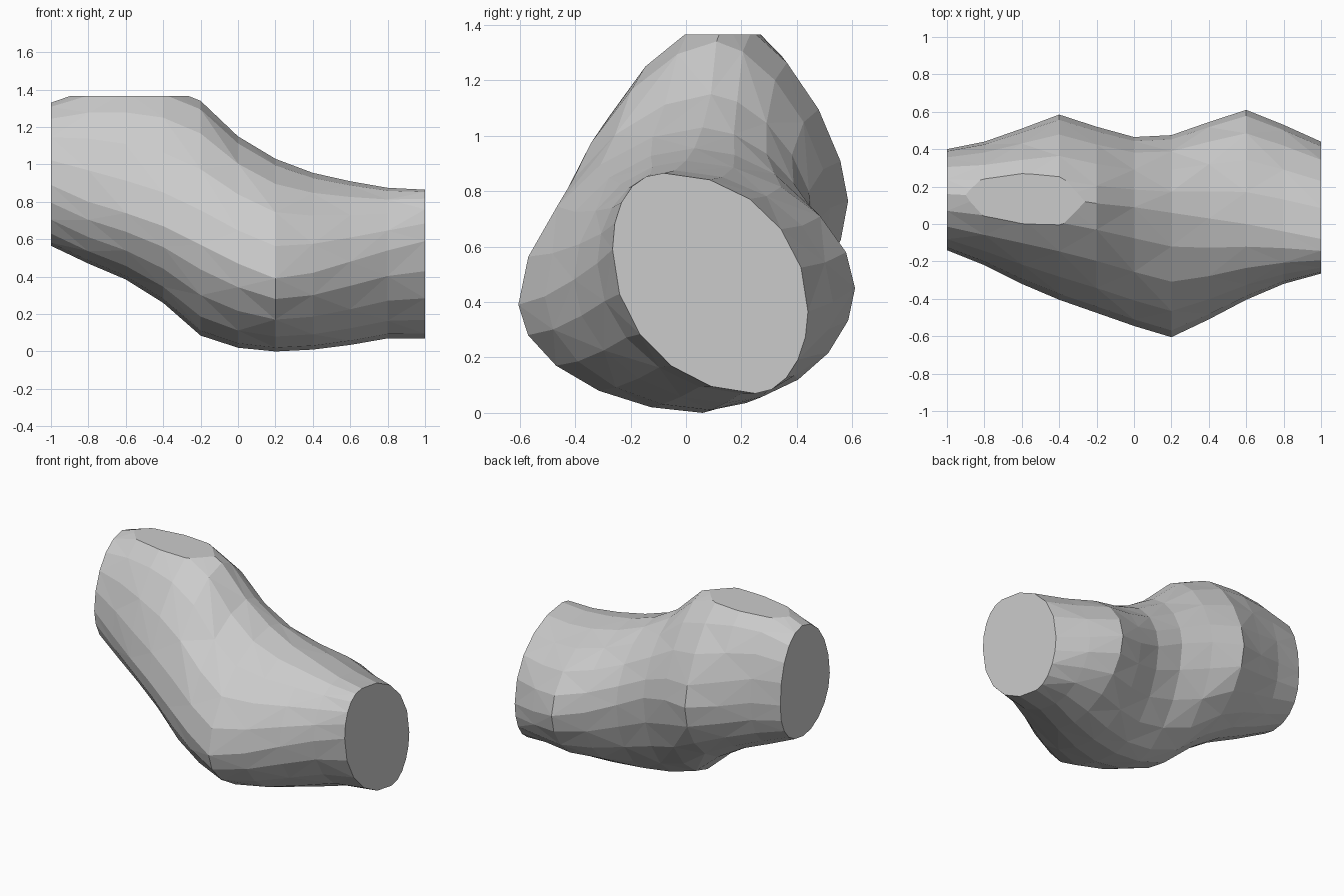
import bpy, bmesh, math

if "Cube" in bpy.data.objects:
    bpy.data.objects.remove(bpy.data.objects["Cube"])

# Cross-sections along x: x, top (y, z), back (y, z), bottom (y, z), front (y, z),
# then roundness of the quarters top-back, back-bottom, bottom-front, front-top
SECTIONS = [
    (-1.0, .16, 1.33, .40, .87, .15, .565, -.14, .89, 2.1, 2.3, 1.9, 1.95),
    (-0.8, .15, 1.40, .44, .85, .13, .47, -.22, .80, 1.9, 2.1, 1.9, 1.85),
    (-0.6, .15, 1.43, .51, .80, .11, .385, -.32, .74, 1.7, 2.0, 1.85, 1.7),
    (-0.4, .14, 1.42, .585, .765, .08, .26, -.405, .67, 1.55, 1.85, 1.8, 1.65),
    (-0.2, .11, 1.34, .52, .74, .05, .085, -.475, .57, 1.6, 1.8, 1.8, 1.65),
    (0.0, .09, 1.15, .465, .68, .05, .02, -.545, .47, 1.7, 1.8, 1.85, 1.75),
    (0.2, .06, 1.03, .475, .58, .06, .00, -.605, .39, 1.8, 1.8, 1.85, 1.8),
    (0.4, .03, .955, .545, .50, .09, .01, -.51, .42, 1.85, 1.85, 1.9, 1.9),
    (0.6, .00, .91, .61, .45, .14, .035, -.405, .48, 1.85, 1.85, 1.9, 1.95),
    (0.8, -.04, .875, .53, .40, .20, .07, -.32, .54, 1.95, 1.95, 1.9, 2.05),
    (1.0, -.08, .865, .44, .365, .25, .07, -.265, .59, 2.05, 2.0, 2.0, 2.2),
]
QUARTER = 5
TOP_CUT = 1.365


def ring_points(s):
    x, ty, tz, by, bz, dy, dz, fy, fz = s[:9]
    pts = []
    # each quarter is a rounded arc between two neighbouring extremes
    quarters = [((ty, tz), (by, bz), True), ((by, bz), (dy, dz), False),
                ((dy, dz), (fy, fz), True), ((fy, fz), (ty, tz), False)]
    for (a, b, from_pole), n in zip(quarters, s[9:]):
        for i in range(QUARTER):
            t = math.pi / 2 * i / QUARTER
            u = math.sin(t) ** (2 / n)
            v = math.cos(t) ** (2 / n)
            if from_pole:
                y, z = a[0] + (b[0] - a[0]) * u, b[1] + (a[1] - b[1]) * v
            else:
                y, z = b[0] + (a[0] - b[0]) * v, a[1] + (b[1] - a[1]) * u
            pts.append((x, y, z))
    return pts


# Bent tube body lofted through the sections
bm = bmesh.new()
rings = [[bm.verts.new(p) for p in ring_points(s)] for s in SECTIONS]
count = 4 * QUARTER
for k, (r0, r1) in enumerate(zip(rings, rings[1:])):
    for i in range(count):
        j = (i + 1) % count
        if (i + k) % 2:
            bm.faces.new((r0[i], r0[j], r1[j]))
            bm.faces.new((r0[i], r1[j], r1[i]))
        else:
            bm.faces.new((r0[i], r0[j], r1[i]))
            bm.faces.new((r0[j], r1[j], r1[i]))

# Flat end caps
bm.faces.new(rings[0])
bm.faces.new(rings[-1])

# Flat cut on the raised end
geom = bm.verts[:] + bm.edges[:] + bm.faces[:]
bmesh.ops.bisect_plane(bm, geom=geom, plane_co=(0, 0, TOP_CUT),
                       plane_no=(0, 0, 1), clear_outer=True)
edges = [e for e in bm.edges if e.is_boundary]
bmesh.ops.holes_fill(bm, edges=edges, sides=0)
bmesh.ops.recalc_face_normals(bm, faces=bm.faces[:])

mesh = bpy.data.meshes.new("bent_body")
bm.to_mesh(mesh)
bm.free()
body = bpy.data.objects.new("bent_body", mesh)
bpy.context.collection.objects.link(body)
